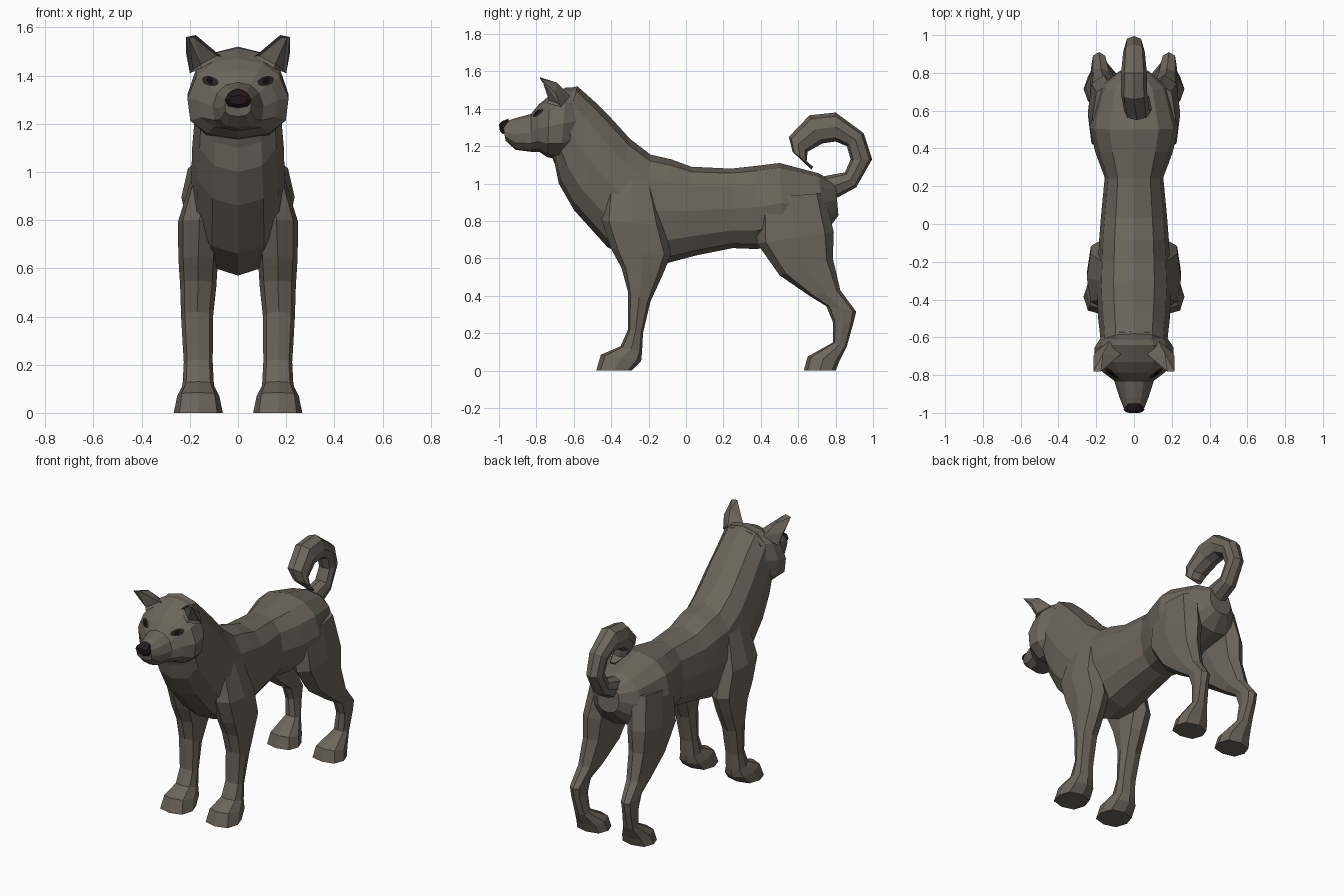
import bpy
import bmesh
from math import cos, sin, pi, copysign
from mathutils import Vector
from mathutils.bvhtree import BVHTree

default_cube = bpy.data.objects.get("Cube")
if default_cube:
    bpy.data.objects.remove(default_cube, do_unlink=True)


def make_material(name, colour):
    material = bpy.data.materials.new(name)
    material.use_nodes = True
    material.diffuse_color = (*colour, 1)
    shader = material.node_tree.nodes["Principled BSDF"]
    shader.inputs["Base Color"].default_value = (*colour, 1)
    shader.inputs["Roughness"].default_value = 0.9
    return material


fur = make_material("grey_brown_fur", (.15, .13, .105))
nose_skin = make_material("dark_nose_skin", (.018, .009, .011))
eye_dark = make_material("dark_eye", (.022, .014, .013))
pupil_black = make_material("black_pupil", (.004, .003, .003))


def finish(name, mesh_data, material, mirrored=False):
    """Turn a bmesh into an object, optionally mirrored left to right."""
    bmesh.ops.recalc_face_normals(mesh_data, faces=mesh_data.faces)
    mesh = bpy.data.meshes.new(name)
    mesh_data.to_mesh(mesh)
    mesh_data.free()
    mesh.materials.append(material)
    part = bpy.data.objects.new(name, mesh)
    bpy.context.collection.objects.link(part)
    if mirrored:
        mirror = part.modifiers.new("left_right_mirror", "MIRROR")
        mirror.use_mirror_merge = False
    return part


def power(value, exponent):
    return copysign(abs(value) ** exponent, value)


def loft(name, rings, material, sides=12, square=.85, droop=0, mirrored=False):
    """Skin rounded rings, each given by two opposite side-profile points
    (y, z, y, z), the sideways centre and the half width."""
    bm = bmesh.new()
    loops = []
    for y_a, z_a, y_b, z_b, x, width in rings:
        first, second = Vector((x, y_a, z_a)), Vector((x, y_b, z_b))
        middle, arm = (first + second) / 2, (first - second) / 2
        loop = []
        for i in range(sides):
            angle = 2 * pi * i / sides
            along, across = power(cos(angle), square), power(sin(angle), square)
            spread = width * across * (1 - droop * along)
            loop.append(bm.verts.new(middle + arm * along + Vector((spread, 0, 0))))
        loops.append(loop)
    for lower, upper in zip(loops, loops[1:]):
        for i in range(sides):
            j = (i + 1) % sides
            bm.faces.new((lower[i], lower[j], upper[j], upper[i]))
    bm.faces.new(loops[0])
    bm.faces.new(loops[-1])
    return finish(name, bm, material, mirrored)


# Trunk and neck: back line point, belly line point, centre, half width
loft("body", [
    (.80, 1.00, .815, .83, 0, .08),
    (.71, 1.055, .74, .73, 0, .18),
    (.50, 1.11, .52, .68, 0, .235),
    (.38, 1.095, .38, .65, 0, .205),
    (.24, 1.08, .25, .655, 0, .155),
    (.03, 1.09, .05, .615, 0, .175),
    (-.08, 1.13, -.1, .575, 0, .185),
    (-.19, 1.155, -.25, .57, 0, .19),
    (-.30, 1.24, -.42, .66, 0, .195),
    (-.40, 1.35, -.60, .86, 0, .19),
    (-.49, 1.44, -.68, 1.0, 0, .18),
    (-.58, 1.52, -.70, 1.1, 0, .175),
    (-.63, 1.51, -.72, 1.15, 0, .16),
], fur)

# Head, from the nape to the end of the muzzle
head = loft("head", [
    (-.57, 1.51, -.60, 1.16, 0, .165),
    (-.64, 1.515, -.67, 1.13, 0, .21),
    (-.73, 1.47, -.74, 1.14, 0, .21),
    (-.785, 1.425, -.785, 1.17, 0, .165),
    (-.83, 1.372, -.83, 1.17, 0, .105),
    (-.92, 1.348, -.91, 1.18, 0, .078),
    (-.98, 1.325, -.965, 1.23, 0, .055),
], fur, droop=.12)

loft("nose", [
    (-.95, 1.347, -.95, 1.28, 0, .035),
    (-.985, 1.333, -.98, 1.265, 0, .056),
    (-1, 1.318, -.995, 1.28, 0, .04),
], nose_skin, sides=8)

# Legs: front edge point, rear edge point, centre, half width
loft("front_leg", [
    (-.42, 1.06, -.18, 1.04, .12, .05),
    (-.45, .80, -.12, .78, .16, .09),
    (-.40, .65, -.08, .62, .165, .082),
    (-.345, .55, -.13, .5, .165, .075),
    (-.31, .42, -.19, .37, .17, .066),
    (-.31, .22, -.23, .2, .165, .06),
    (-.35, .13, -.235, .1, .165, .065),
    (-.455, .085, -.24, .05, .165, .088),
    (-.48, 0, -.29, 0, .165, .102),
], fur, sides=8, square=.75, mirrored=True)

loft("hind_leg", [
    (.38, .92, .74, .95, .13, .09),
    (.38, .68, .79, .74, .16, .085),
    (.5, .51, .785, .6, .165, .07),
    (.66, .40, .825, .43, .175, .055),
    (.75, .345, .91, .315, .185, .042),
    (.785, .26, .895, .255, .185, .04),
    (.785, .15, .86, .13, .175, .045),
    (.65, .075, .82, .05, .165, .088),
    (.63, 0, .80, 0, .165, .102),
], fur, sides=8, square=.75, mirrored=True)

# Curled tail: outer curve point, inner curve point, centre, half width
loft("tail", [
    (.80, .92, .74, 1.04, 0, .06),
    (.91, .98, .85, 1.06, 0, .055),
    (.995, 1.13, .88, 1.13, 0, .05),
    (.95, 1.27, .86, 1.20, 0, .058),
    (.80, 1.38, .80, 1.225, 0, .068),
    (.66, 1.365, .73, 1.215, 0, .07),
    (.55, 1.25, .65, 1.17, .015, .067),
    (.57, 1.17, .645, 1.12, .04, .055),
    (.67, 1.075, .68, 1.09, .06, .02),
], fur, sides=8)

# Ears: a pointed shell with a hollowed front
ear = bmesh.new()
for point in [(.2, -.67, 1.41), (.07, -.69, 1.48), (.13, -.62, 1.47),
              (.15, -.745, 1.43), (.215, -.70, 1.49), (.165, -.69, 1.54),
              (.175, -.78, 1.568), (.215, -.78, 1.56)]:
    ear.verts.new(point)
bmesh.ops.convex_hull(ear, input=ear.verts)
bmesh.ops.recalc_face_normals(ear, faces=ear.faces)
hollow = [f for f in ear.faces if f.normal.y < -.5]
bmesh.ops.inset_region(ear, faces=hollow, thickness=.012, depth=-.015)
finish("ear", ear, fur, mirrored=True)

# Eyes: thin almond plates laid on the face
face_surface = BVHTree.FromPolygons(
    [v.co for v in head.data.vertices], [p.vertices for p in head.data.polygons])


def eye_plate(name, half_width, half_height, lift, material, sides=12):
    bm = bmesh.new()

    def on_face(x, z):
        hit, normal, _, _ = face_surface.ray_cast(Vector((x, -2, z)), Vector((0, 1, 0)))
        return bm.verts.new(hit + normal * lift)

    centre = on_face(.113, 1.375)
    rim = []
    for i in range(sides):
        angle = 2 * pi * i / sides
        x, z = half_width * cos(angle), half_height * sin(angle)
        rim.append(on_face(.113 + x, 1.375 + z + x / 6))
    for i in range(sides):
        bm.faces.new((centre, rim[i], rim[(i + 1) % sides]))
    finish(name, bm, material, mirrored=True)


eye_plate("eye", .034, .02, .004, eye_dark)
eye_plate("pupil", .013, .014, .007, pupil_black)
